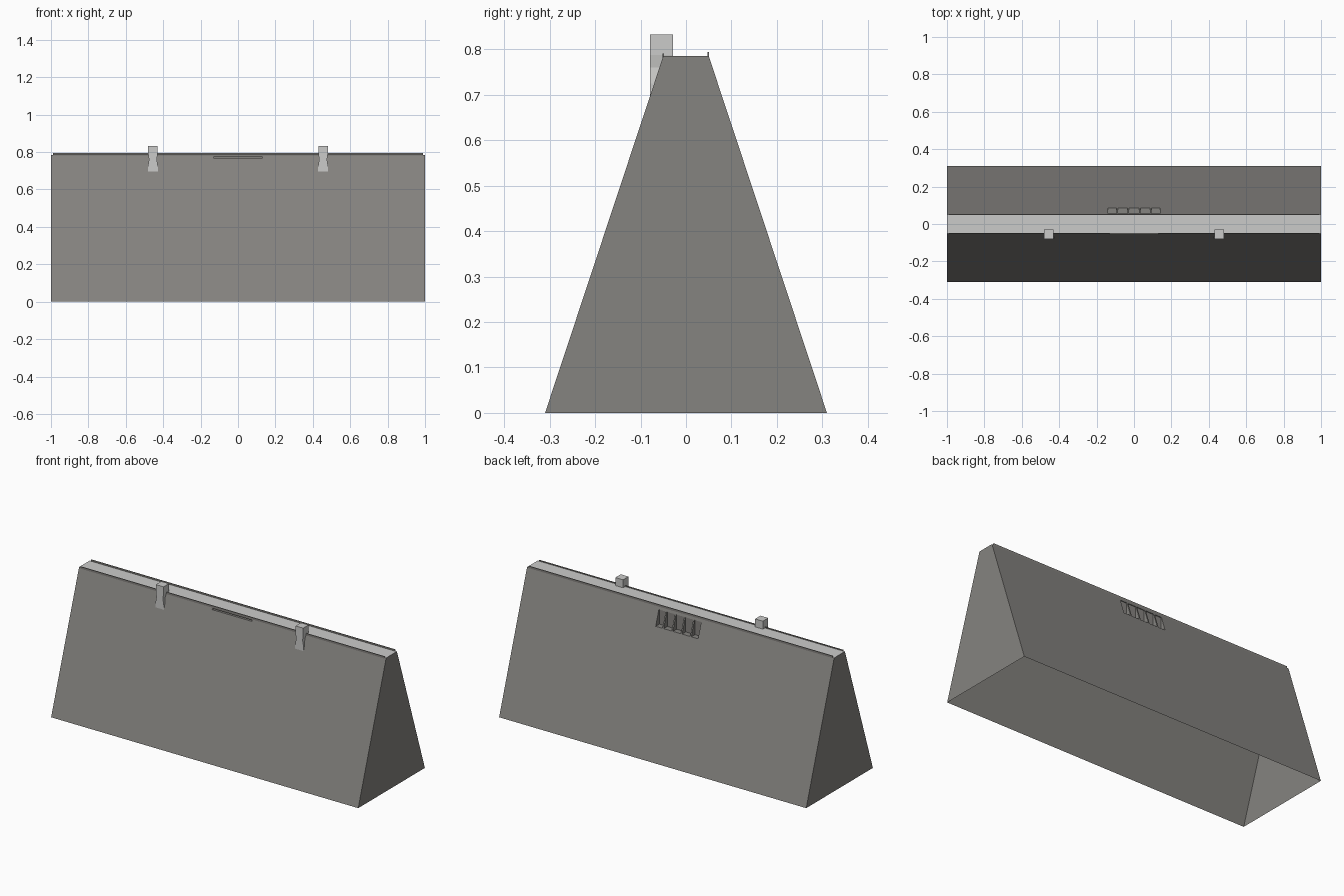
import bpy, bmesh

cube = bpy.data.objects.get("Cube")
if cube:
    bpy.data.objects.remove(cube, do_unlink=True)

CREST, HALF_TOP, HALF_BASE = 0.785, 0.05, 0.31


def material(name, colour):
    m = bpy.data.materials.new(name)
    m.use_nodes = True
    m.diffuse_color = (*colour, 1)
    bsdf = m.node_tree.nodes["Principled BSDF"]
    bsdf.inputs["Base Color"].default_value = (*colour, 1)
    bsdf.inputs["Roughness"].default_value = 0.8
    return m


concrete = material("grey concrete", (0.235, 0.228, 0.215))
pale = material("pale concrete", (0.6, 0.6, 0.59))


def add_prism(bm, profile, start, end, axis):
    """Extrude a closed 2D profile along x (profile is y,z) or y (profile is x,z)."""
    def place(p, d):
        return (d, *p) if axis == "x" else (p[0], d, p[1])
    rings = [[bm.verts.new(place(p, d)) for p in profile] for d in (start, end)]
    bm.faces.new(rings[0])
    bm.faces.new(rings[1])
    for i in range(len(profile)):
        j = (i + 1) % len(profile)
        bm.faces.new((rings[0][i], rings[0][j], rings[1][j], rings[1][i]))


def rect(a, b, c, d):
    return [(a, c), (b, c), (b, d), (a, d)]


def finish(bm, name, *mats):
    bmesh.ops.recalc_face_normals(bm, faces=bm.faces)
    mesh = bpy.data.meshes.new(name)
    bm.to_mesh(mesh)
    bm.free()
    for m in mats:
        mesh.materials.append(m)
    ob = bpy.data.objects.new(name, mesh)
    bpy.context.collection.objects.link(ob)
    return ob


# Dam wall: a long trapezoid
bm = bmesh.new()
add_prism(bm, [(-HALF_BASE, 0), (HALF_BASE, 0), (HALF_TOP, CREST), (-HALF_TOP, CREST)],
          -1, 1, "x")
wall = finish(bm, "dam_wall", concrete, pale)

# Cutter: five spillway bays at the back and one inlet slot at the front
bm = bmesh.new()
for i in range(-2, 3):
    w = 0.026 if abs(i) < 2 else 0.022
    x = i * 0.06 - (0.004 if i > 0 else -0.004) * (abs(i) == 2)
    add_prism(bm, rect(0.051, 0.14, 0.68, 0.768), x - w, x + w, "x")
add_prism(bm, rect(-0.1, -0.035, 0.769, 0.781), -0.13, 0.13, "x")
cutter = finish(bm, "spillway_cutter")
cutter.hide_render = True

cut = wall.modifiers.new("spillway", "BOOLEAN")
cut.operation = "DIFFERENCE"
cut.solver = "EXACT"
cut.object = cutter
bpy.context.view_layer.objects.active = wall
bpy.ops.object.modifier_apply(modifier=cut.name)
bpy.data.objects.remove(cutter, do_unlink=True)

# Open the underside and colour the crest road
bm = bmesh.new()
bm.from_mesh(wall.data)
for f in bm.faces:
    f.material_index = int(f.normal.z > 0.9 and f.calc_center_median().z > CREST - 0.002)
under = [f for f in bm.faces if f.calc_center_median().z < 0.001]
bmesh.ops.delete(bm, geom=under, context="FACES")
bm.to_mesh(wall.data)
bm.free()

# Thin curbs along both crest edges
for name, y, top in (("front_curb", -0.05, 0.791), ("back_curb", 0.049, 0.794)):
    bm = bmesh.new()
    add_prism(bm, rect(y - 0.002, y + 0.002, 0.775, top), -0.99, 0.99, "x")
    finish(bm, name, concrete)

# Intake towers on the front edge, waisted below the crest
half = [(0.027, 0.69), (0.027, 0.725), (0.021, 0.76), (0.025, 0.787), (0.025, 0.832)]
for name, x in (("right_tower", -0.455), ("left_tower", 0.455)):
    outline = [(x + w, z) for w, z in half] + [(x - w, z) for w, z in reversed(half)]
    bm = bmesh.new()
    add_prism(bm, outline, -0.079, -0.029, "y")
    finish(bm, name, pale)
